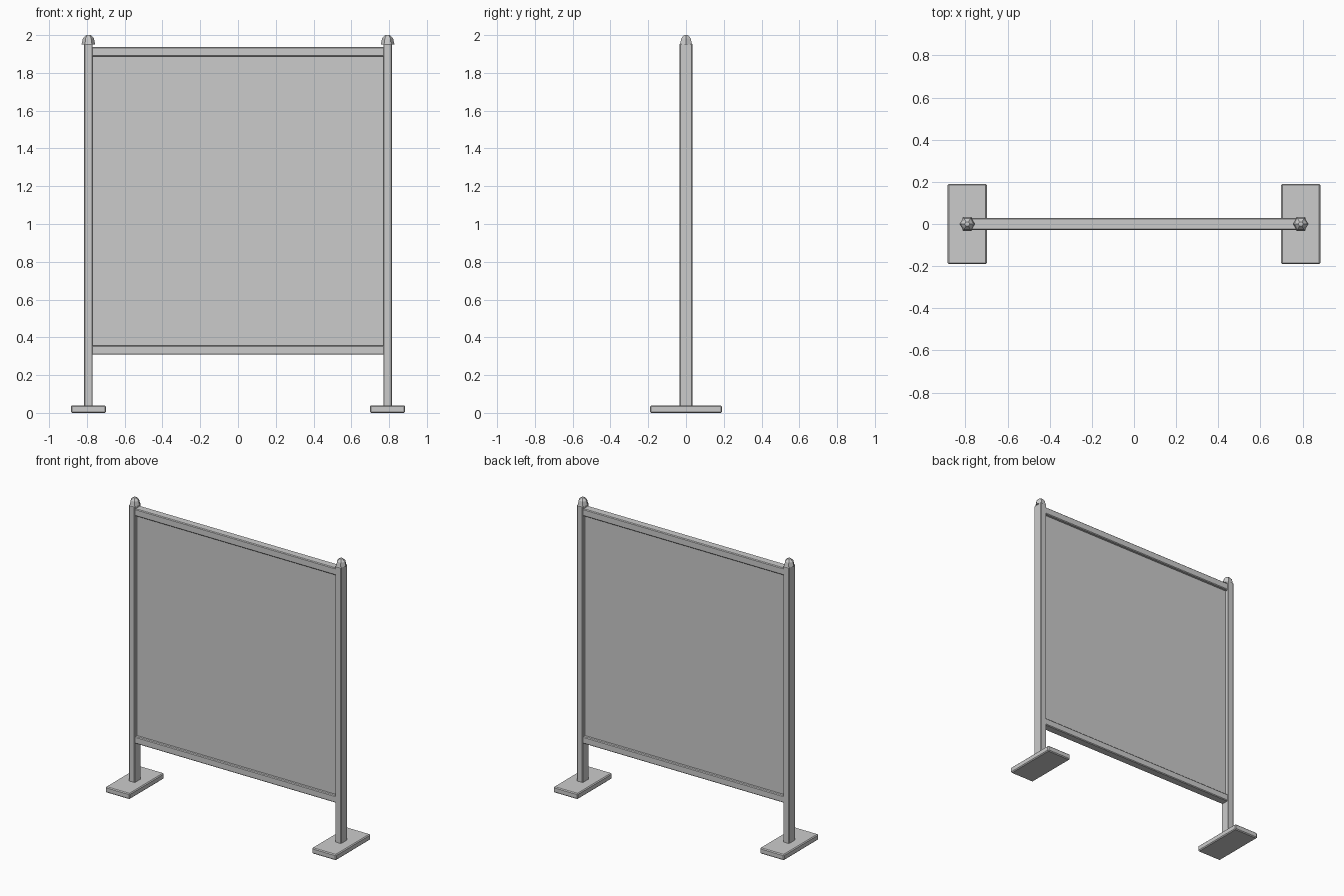
import bpy, bmesh
from math import cos, sin, pi

if "Cube" in bpy.data.objects:
    bpy.data.objects.remove(bpy.data.objects["Cube"])


def make_object(name, bm):
    bmesh.ops.recalc_face_normals(bm, faces=bm.faces)
    mesh = bpy.data.meshes.new(name)
    bm.to_mesh(mesh)
    bm.free()
    obj = bpy.data.objects.new(name, mesh)
    bpy.context.collection.objects.link(obj)
    return obj


def box(name, x, y, z, bevel=0.0):
    """Box from (min, max) ranges, with optional chamfered edges."""
    bm = bmesh.new()
    bmesh.ops.create_cube(bm, size=1)
    for v in bm.verts:
        v.co = [r[0] + (c + 0.5) * (r[1] - r[0]) for c, r in zip(v.co, (x, y, z))]
    obj = make_object(name, bm)
    if bevel:
        mod = obj.modifiers.new("chamfer", 'BEVEL')
        mod.width = bevel
        mod.segments = 1
    return obj


def cap(name, x, profile, sides=6):
    """Low-poly domed cap made of stacked rings (radius, height)."""
    bm = bmesh.new()
    rings = [[bm.verts.new((x + r * cos(2 * pi * i / sides),
                            r * sin(2 * pi * i / sides), z))
              for i in range(sides)] for r, z in profile]
    for a, b in zip(rings, rings[1:]):
        for i in range(sides):
            j = (i + 1) % sides
            bm.faces.new((a[i], a[j], b[j], b[i]))
    bm.faces.new(rings[0])
    bm.faces.new(rings[-1])
    return make_object(name, bm)


# Feet, posts and caps on both sides
for side, s in (("left", -1), ("right", 1)):
    cx = 0.792 * s
    box(side + "_foot", (cx - 0.093, cx + 0.093), (-0.19, 0.19), (0, 0.04), 0.006)
    box(side + "_post", (cx - 0.023, cx + 0.023), (-0.034, 0.034), (0.03, 1.955), 0.004)
    cap(side + "_cap", cx, [(0.036, 1.951), (0.029, 1.983), (0.012, 2.0)])

# Horizontal rails
for name, z in (("bottom_rail", (0.308, 0.357)), ("top_rail", (1.887, 1.937))):
    box(name, (-0.78, 0.78), (-0.029, 0.029), z, 0.005)

# Screen panel recessed between the rails and posts
box("screen_panel", (-0.78, 0.78), (-0.009, 0.009), (0.34, 1.91))
